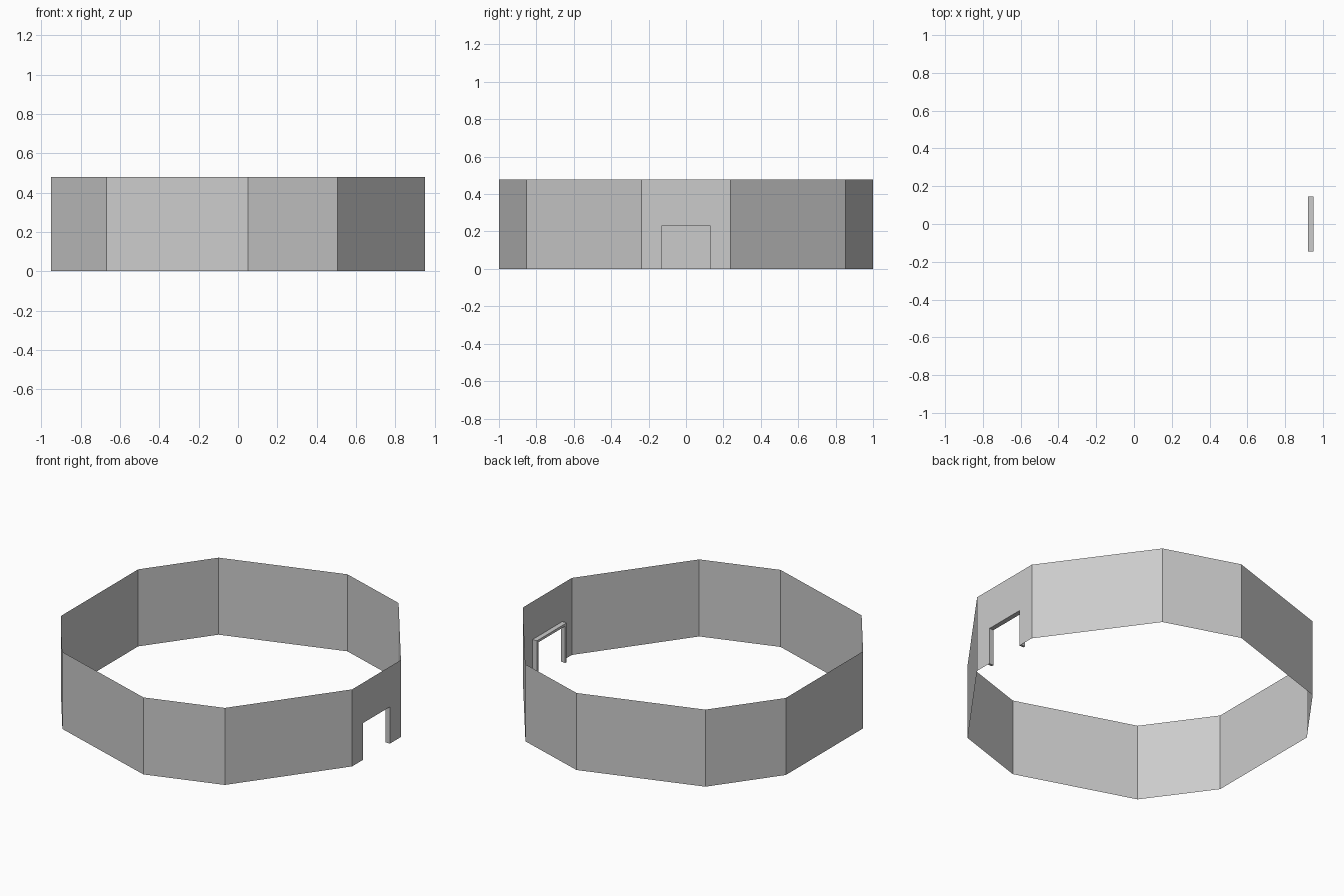
import bpy, bmesh
from math import cos, sin, radians

if "Cube" in bpy.data.objects:
    bpy.data.objects.remove(bpy.data.objects["Cube"])

R, CX, H = 1.0027, -0.0225, 0.478      # circumradius, centre shift, wall height
A = 13.8                               # half angle of the short sides
OUT, TOP, T, DEPTH = 0.146, 0.243, 0.015, 0.03   # doorway half width, height, frame size
WALL_X = R * cos(radians(A)) + CX


def make_object(name, bm):
    mesh = bpy.data.meshes.new(name)
    bm.to_mesh(mesh)
    bm.free()
    obj = bpy.data.objects.new(name, mesh)
    bpy.context.collection.objects.link(obj)
    return obj


def arch(half, top):
    """Open doorway outline as (y, z) points."""
    return [(-half, 0), (-half, top), (half, top), (half, 0)]


# Ten-sided wall: short and long sides alternate, single-sheet thickness
ring = []
for i in range(5):
    for s in (-A, A):
        a = radians(72 * i + s)
        ring.append((R * cos(a) + CX, R * sin(a)))

bm = bmesh.new()
low = [bm.verts.new((x, y, 0)) for x, y in ring]
high = [bm.verts.new((x, y, H)) for x, y in ring]
for i in range(1, 10):
    j = (i + 1) % 10
    bm.faces.new((low[i], low[j], high[j], high[i]))

# Door wall: three panels around the opening
d = [bm.verts.new((WALL_X, y, z)) for y, z in arch(OUT, TOP)]
bm.faces.new((low[0], d[0], d[1], high[0]))
bm.faces.new((high[0], d[1], d[2], high[1]))
bm.faces.new((d[3], low[1], high[1], d[2]))
make_object("ring_wall", bm)

# Door frame: square-section arch set into the opening, projecting inward
bm = bmesh.new()
outer = [bm.verts.new((WALL_X, y, z)) for y, z in arch(OUT, TOP)]
inner = [bm.verts.new((WALL_X, y, z)) for y, z in arch(OUT - T, TOP - T)]
faces = [bm.faces.new((inner[i], inner[i + 1], outer[i + 1], outer[i])) for i in range(3)]
ext = bmesh.ops.extrude_face_region(bm, geom=faces, use_keep_orig=True)
moved = [g for g in ext["geom"] if isinstance(g, bmesh.types.BMVert)]
bmesh.ops.translate(bm, verts=moved, vec=(-DEPTH, 0, 0))
bmesh.ops.recalc_face_normals(bm, faces=bm.faces)
make_object("door_frame", bm)
